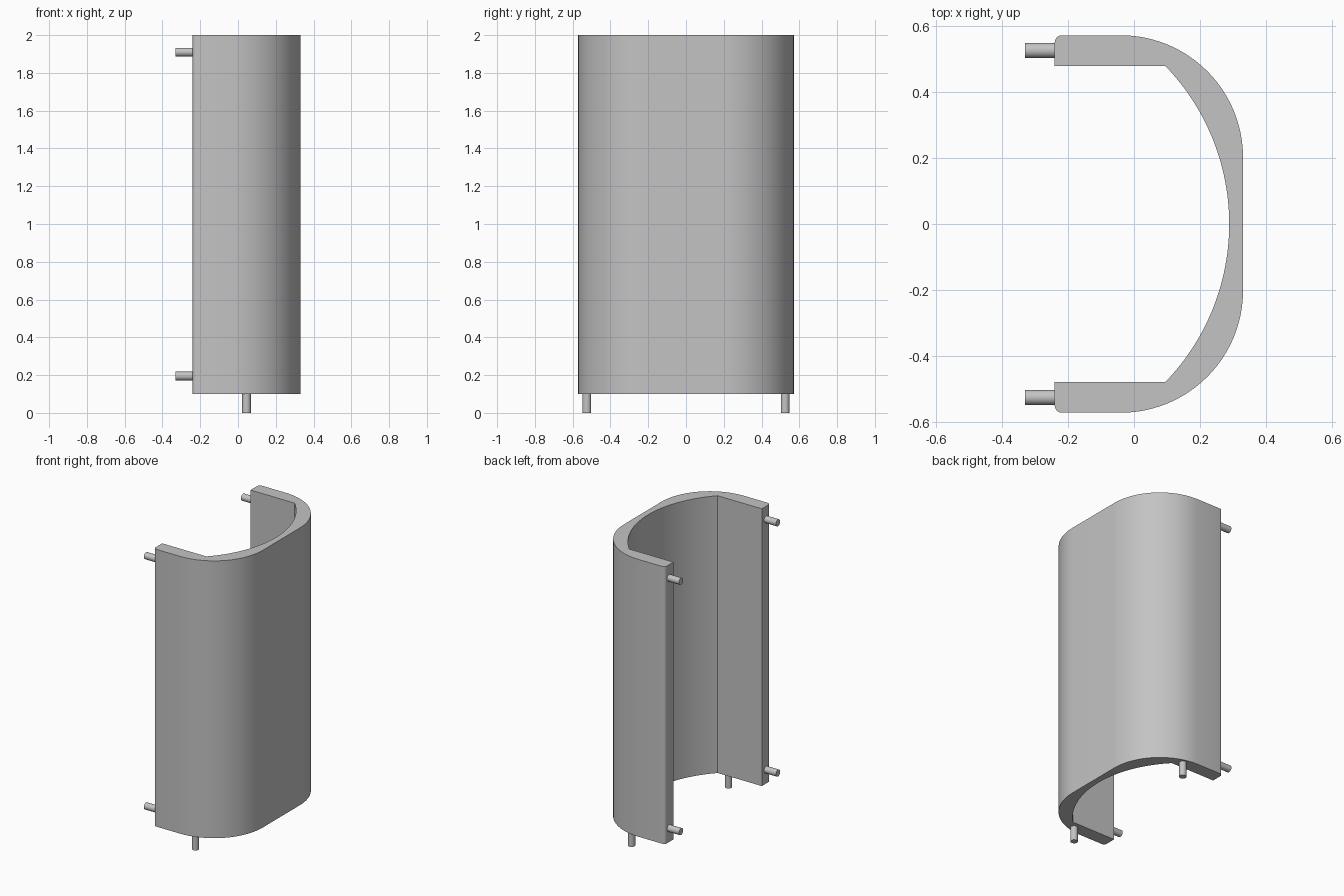
import bpy, bmesh
from math import cos, sin, pi, asin, radians
from mathutils import Matrix, Vector

if "Cube" in bpy.data.objects:
    bpy.data.objects.remove(bpy.data.objects["Cube"])

grey = bpy.data.materials.new("plain grey")
grey.use_nodes = True
colour = (0.55, 0.55, 0.55, 1)
grey.diffuse_color = colour
grey.node_tree.nodes["Principled BSDF"].inputs["Base Color"].default_value = colour

BOTTOM, TOP = 0.10, 2.0
BACK, FRONT, HALF = -0.24, 0.33, 0.571
PIN_Y, PIN_R = 0.525, 0.023


def arc(cx, cy, r, start, end, steps):
    return [(cx + r * cos(start + (end - start) * i / steps),
             cy + r * sin(start + (end - start) * i / steps)) for i in range(steps + 1)]


def finish(name, bm):
    bmesh.ops.recalc_face_normals(bm, faces=bm.faces)
    mesh = bpy.data.meshes.new(name)
    bm.to_mesh(mesh)
    bm.free()
    mesh.materials.append(grey)
    obj = bpy.data.objects.new(name, mesh)
    bpy.context.collection.objects.link(obj)
    bpy.ops.object.select_all(action='DESELECT')
    obj.select_set(True)
    bpy.context.view_layer.objects.active = obj
    bpy.ops.object.shade_smooth_by_angle(angle=radians(30))
    return obj


# Curved shell: half outline on +y, mirrored, then extruded upward
corner = 0.022
bend = 0.37
outer = arc(BACK + corner, HALF - corner, corner, pi, pi / 2, 6)
outer += arc(FRONT - bend, HALF - bend, bend, pi / 2, 0, 24)
lip_y, lip_x, inner_x = 0.478, 0.095, 0.288
depth = inner_x - lip_x
radius = (lip_y ** 2 + depth ** 2) / (2 * depth)
sweep = asin(lip_y / radius)
inner = arc(inner_x - radius, 0, radius, -sweep, sweep, 48)
outline = outer + [(x, -y) for x, y in reversed(outer)]
outline += [(BACK, -lip_y)] + inner + [(BACK, lip_y)]

bm = bmesh.new()
base = bm.faces.new([bm.verts.new((x, y, BOTTOM)) for x, y in outline])
top = bmesh.ops.extrude_face_region(bm, geom=[base])
bmesh.ops.translate(bm, vec=(0, 0, TOP - BOTTOM),
                    verts=[v for v in top["geom"] if isinstance(v, bmesh.types.BMVert)])
finish("curved_shell", bm)


# Locating pins
def pin(name, start, end):
    start, end = Vector(start), Vector(end)
    axis = end - start
    bm = bmesh.new()
    turn = axis.to_track_quat('Z', 'Y').to_matrix().to_4x4()
    bmesh.ops.create_cone(bm, cap_ends=True, segments=24, radius1=PIN_R, radius2=PIN_R,
                          depth=axis.length,
                          matrix=Matrix.Translation((start + end) / 2) @ turn)
    finish(name, bm)


for side, label in ((-1, "front"), (1, "rear")):
    y = side * PIN_Y
    pin(label + "_bottom_pin", (0.045, y, BOTTOM), (0.045, y, 0))
    for z, level in ((0.195, "lower"), (1.91, "upper")):
        pin(f"{label}_{level}_edge_pin", (BACK, y, z), (-FRONT, y, z))
